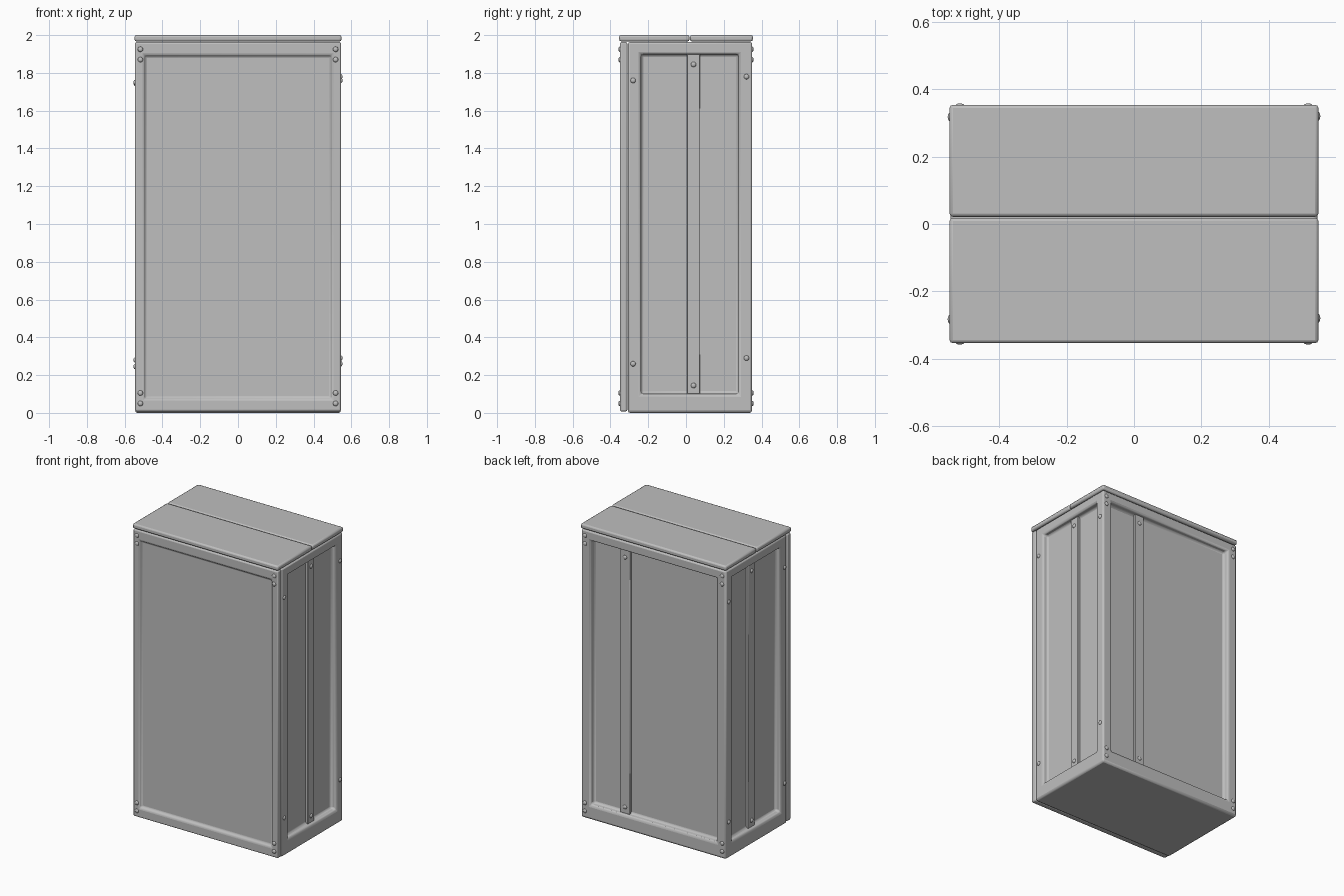
import bpy, bmesh, math
from mathutils import Vector, Matrix

old = bpy.data.objects.get("Cube")
if old:
    bpy.data.objects.remove(old, do_unlink=True)

grey = bpy.data.materials.new("metal grey")
GREY = (0.52, 0.52, 0.52, 1)
grey.diffuse_color = GREY
grey.use_nodes = True
grey.node_tree.nodes["Principled BSDF"].inputs["Base Color"].default_value = GREY


def finish(name, bm, bevel=0.0, segments=2):
    """Turn a bmesh into a bevelled, smooth-shaded object."""
    mesh = bpy.data.meshes.new(name)
    bm.to_mesh(mesh)
    bm.free()
    mesh.materials.append(grey)
    ob = bpy.data.objects.new(name, mesh)
    bpy.context.collection.objects.link(ob)
    if bevel:
        mod = ob.modifiers.new("Bevel", 'BEVEL')
        mod.width, mod.segments = bevel, segments
        mod.limit_method, mod.angle_limit = 'ANGLE', math.radians(30)
    bpy.ops.object.select_all(action='DESELECT')
    ob.select_set(True)
    bpy.context.view_layer.objects.active = ob
    bpy.ops.object.shade_smooth_by_angle(angle=math.radians(50))
    return ob


def box(lo, hi):
    """Box between two corners."""
    bm = bmesh.new()
    bmesh.ops.create_cube(bm, size=1)
    lo, hi = Vector(lo), Vector(hi)
    for v in bm.verts:
        v.co = Vector([lo[i] if v.co[i] < 0 else hi[i] for i in range(3)])
    return bm


def recess(bm, normal, u_range, z_range, slope, depth):
    """Sink a rectangular panel into the box side facing the normal."""
    normal = Vector(normal)
    bm.normal_update()
    face = max(bm.faces, key=lambda f: f.normal.dot(normal) * f.calc_area())
    bmesh.ops.inset_individual(bm, faces=[face], thickness=0.03)
    u = 1 if abs(normal.x) > 0.5 else 0
    mid = face.calc_center_median()
    for v in face.verts:
        v.co[u] = u_range[v.co[u] > mid[u]]
        v.co.z = z_range[v.co.z > mid.z]
    bm.normal_update()
    bmesh.ops.inset_individual(bm, faces=[face], thickness=slope, depth=-depth)


def bolt(name, pos, normal):
    """Flattened dome sitting on a surface."""
    bm = bmesh.new()
    turn = Vector((0, 0, 1)).rotation_difference(Vector(normal)).to_matrix().to_4x4()
    matrix = Matrix.Translation(pos) @ turn @ Matrix.Diagonal((1, 1, 0.6, 1))
    bmesh.ops.create_uvsphere(bm, u_segments=16, v_segments=8, radius=0.014, matrix=matrix)
    finish(name, bm)


W, FRONT, BACK = 0.545, -0.35, 0.35
Z_PANEL = (0.1, 1.9)
DEPTH, STRIP_DEPTH = 0.04, 0.022

# Cabinet body with sunken side and back panels
body = box((-W, -0.308, 0), (W, BACK, 1.963))
for s in (-1, 1):
    recess(body, (s, 0, 0), (-0.24, 0.28), Z_PANEL, 0.005, DEPTH)
recess(body, (0, 1, 0), (-0.475, 0.475), Z_PANEL, 0.005, DEPTH)
finish("cabinet_body", body, 0.012)

# Front door
door = box((-W, FRONT, 0.008), (W, -0.311, 1.963))
recess(door, (0, -1, 0), (-0.498, 0.498), (0.072, 1.895), 0.012, 0.018)
finish("front_door", door, 0.008)

# Two-part lid
for name, y0, y1 in (("front_lid", -0.354, 0.0185), ("back_lid", 0.0215, 0.354)):
    finish(name, box((-0.548, y0, 1.967), (0.548, y1, 2.0)), 0.01)

# Upright stiffening strips with a bolt at each end
for side, s in (("right", -1), ("left", 1)):
    outer, inner = s * (W - STRIP_DEPTH), s * (W - DEPTH - 0.005)
    strip = box((min(outer, inner), 0.005, 0.1), (max(outer, inner), 0.075, 1.9))
    finish(side + "_strip", strip, 0.004)
    for z in (0.145, 1.845):
        bolt(side + "_strip_bolt", (outer, 0.04, z), (s, 0, 0))
outer = BACK - STRIP_DEPTH
finish("back_strip", box((0.195, BACK - DEPTH - 0.005, 0.1), (0.265, outer, 1.9)), 0.004)
for z in (0.145, 1.845):
    bolt("back_strip_bolt", (0.23, outer, z), (0, 1, 0))

# Paired corner bolts on door and back
for name, y, n in (("door_bolt", FRONT, -1), ("back_bolt", BACK, 1)):
    for x in (-0.517, 0.517):
        for z in (0.05, 0.105, 1.87, 1.925):
            bolt(name, (x, y, z), (0, n, 0))

# Bolts on the side frames
SIDE_BOLTS = {
    1: ((-0.28, 0.26), (-0.28, 1.76), (0.32, 0.29), (0.32, 1.78)),
    -1: ((0.318, 0.245), (0.318, 1.745), (-0.283, 0.28), (-0.283, 1.75)),
}
for s, spots in SIDE_BOLTS.items():
    for y, z in spots:
        bolt("side_bolt", (s * W, y, z), (s, 0, 0))
